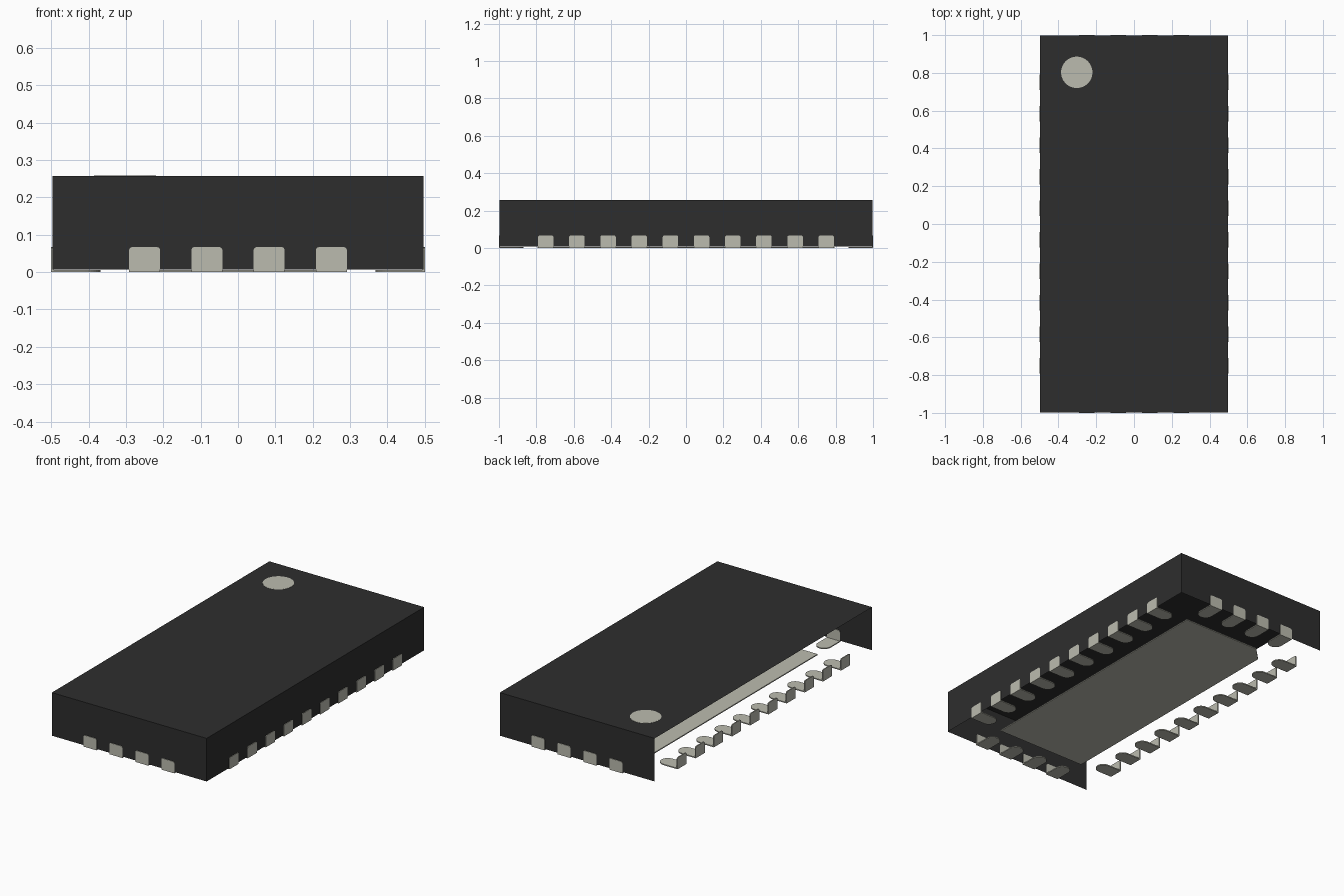
import bpy, bmesh, math
from mathutils import Matrix

cube = bpy.data.objects.get("Cube")
if cube:
    bpy.data.objects.remove(cube)


def material(name, rgb):
    m = bpy.data.materials.new(name)
    m.use_nodes = True
    m.diffuse_color = (*rgb, 1)
    bsdf = next(n for n in m.node_tree.nodes if n.type == 'BSDF_PRINCIPLED')
    bsdf.inputs["Base Color"].default_value = (*rgb, 1)
    bsdf.inputs["Roughness"].default_value = 0.6
    return m


BLACK = material("black resin", (0.027, 0.027, 0.027))
METAL = material("pale metal", (0.5, 0.5, 0.43))

HX, HY = 0.5, 1.0        # outer half sizes, to the contact faces
SINK = 0.003             # how far the contacts stand out of the body
THICK = 0.006            # contact plate thickness
BOTTOM, TOP = 0.007, 0.257
PAD_W, PAD_LEN, PAD_H = 0.083, 0.132, 0.067
PITCH = 1 / 6


def prism(bm, outline, depth, matrix=Matrix()):
    """Extrude a flat outline along its local z, then place it."""
    verts = [bm.verts.new((x, y, 0)) for x, y in outline]
    face = bm.faces.new(verts)
    ext = bmesh.ops.extrude_face_region(bm, geom=[face])
    new = [g for g in ext["geom"] if isinstance(g, bmesh.types.BMVert)]
    bmesh.ops.translate(bm, verts=new, vec=(0, 0, depth))
    bmesh.ops.transform(bm, matrix=matrix, verts=verts + new)


def mesh_from(bm, name, mat):
    bmesh.ops.recalc_face_normals(bm, faces=bm.faces)
    me = bpy.data.meshes.new(name)
    bm.to_mesh(me)
    bm.free()
    me.materials.append(mat)
    return me


def place(name, me, matrix=Matrix()):
    ob = bpy.data.objects.new(name, me)
    ob.matrix_world = matrix
    bpy.context.collection.objects.link(ob)
    return ob


# Body: thin shell, open underneath and along the -x side
bm = bmesh.new()
bmesh.ops.create_cube(bm, size=1)
bmesh.ops.scale(bm, vec=(2 * (HX - SINK), 2 * (HY - SINK), TOP - BOTTOM), verts=bm.verts)
bmesh.ops.translate(bm, vec=(0, 0, (TOP + BOTTOM) / 2), verts=bm.verts)
bm.normal_update()
bmesh.ops.delete(bm, geom=[f for f in bm.faces if f.normal.z < -0.5 or f.normal.x < -0.5],
                 context='FACES_ONLY')
body_mesh = bpy.data.meshes.new("body")
bm.to_mesh(body_mesh)
bm.free()
body_mesh.materials.append(BLACK)
place("body", body_mesh)

# Orientation dot on the top
bm = bmesh.new()
R = 0.083
prism(bm, [(R * math.cos(a * math.tau / 48), R * math.sin(a * math.tau / 48)) for a in range(48)], 0.002)
place("orientation_dot", mesh_from(bm, "orientation_dot", METAL),
      Matrix.Translation((-0.303, 0.803, TOP - 0.001)))

# Central heat pad with one cut corner
PX, PY, CUT = 0.288, 0.795, 0.08
bm = bmesh.new()
prism(bm, [(-PX, -PY), (PX, -PY), (PX, PY), (CUT - PX, PY), (-PX, PY - CUT)], THICK)
place("heat_pad", mesh_from(bm, "heat_pad", METAL))

# Contact: round-ended foot plus upright plate, outer face at local x = 0
bm = bmesh.new()
r = PAD_W / 2
arc = [(r - PAD_LEN - r * math.sin(math.pi * i / 16), r * math.cos(math.pi * i / 16)) for i in range(17)]
prism(bm, [(0, -r), (0, r)] + arc, THICK)
c = 0.008
upright = [(-r, 0), (r, 0), (r, PAD_H - c), (r - c * 0.3, PAD_H - c * 0.3), (r - c, PAD_H),
           (c - r, PAD_H), (c * 0.3 - r, PAD_H - c * 0.3), (-r, PAD_H - c)]
# local x -> world y, local y -> world z, local z -> world x
turn = Matrix(((0, 0, 1, -THICK), (1, 0, 0, 0), (0, 1, 0, 0), (0, 0, 0, 1)))
prism(bm, upright, THICK, turn)
contact_mesh = mesh_from(bm, "contact", METAL)

# Rows of contacts on all four sides
rows = [("right", 0, HX, 10), ("back", 90, HY, 4), ("left", 180, HX, 10), ("front", 270, HY, 4)]
rows[0], rows[2] = ("left", *rows[0][1:]), ("right", *rows[2][1:])
for side, angle, reach, count in rows:
    spin = Matrix.Rotation(math.radians(angle), 4, 'Z')
    for i in range(count):
        offset = (i - (count - 1) / 2) * PITCH
        place(f"{side}_contact_{i + 1}", contact_mesh,
              spin @ Matrix.Translation((reach, offset, 0)))
